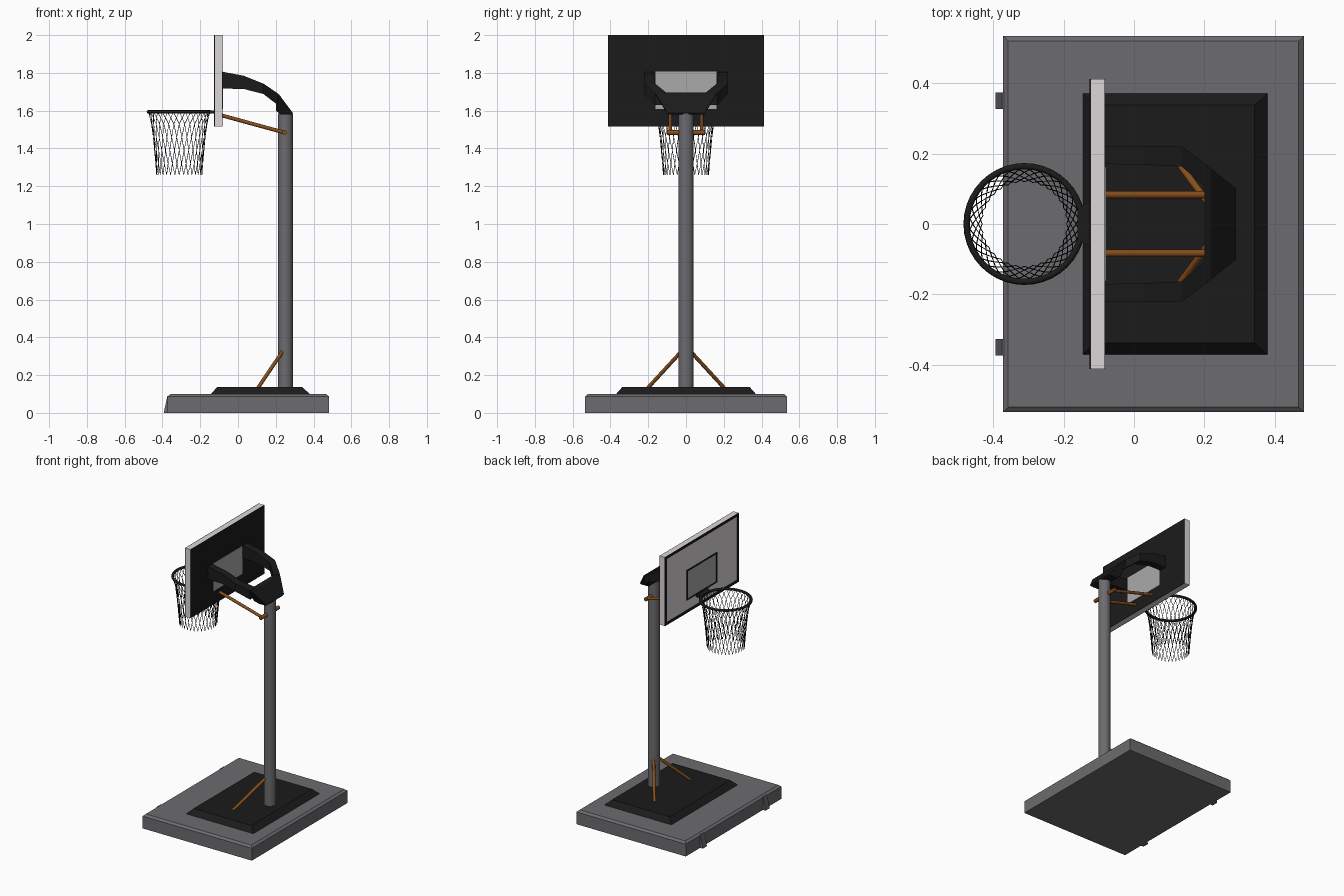
import bpy, bmesh, math
from mathutils import Vector

if "Cube" in bpy.data.objects:
    bpy.data.objects.remove(bpy.data.objects["Cube"])


def material(name, rgb):
    m = bpy.data.materials.new(name)
    m.diffuse_color = (*rgb, 1)
    m.use_nodes = True
    m.node_tree.nodes["Principled BSDF"].inputs["Base Color"].default_value = m.diffuse_color
    return m


GREY = material("dark_grey", (0.15, 0.145, 0.155))
BLACK = material("black", (0.011, 0.011, 0.011))
WHITE = material("board_white", (0.72, 0.68, 0.69))
PANEL = material("panel_grey", (0.4, 0.4, 0.4))
RUST = material("orange_brown", (0.25, 0.08, 0.012))


def loft(name, rings, mat, closed=False):
    """Skin equal-sized rings of points; cap the ends or close the loop."""
    bm = bmesh.new()
    vs = [[bm.verts.new(p) for p in r] for r in rings]
    n = len(vs[0])
    pairs = list(zip(vs, vs[1:])) + ([(vs[-1], vs[0])] if closed else [])
    for a, b in pairs:
        for i in range(n):
            j = (i + 1) % n
            bm.faces.new((a[i], a[j], b[j], b[i]))
    if not closed:
        bm.faces.new(vs[0])
        bm.faces.new(vs[-1])
    bmesh.ops.recalc_face_normals(bm, faces=bm.faces)
    me = bpy.data.meshes.new(name)
    bm.to_mesh(me)
    bm.free()
    me.materials.append(mat)
    ob = bpy.data.objects.new(name, me)
    bpy.context.collection.objects.link(ob)
    return ob


def rect_xy(x0, x1, y0, y1, z):
    return [(x0, y0, z), (x1, y0, z), (x1, y1, z), (x0, y1, z)]


def rect_yz(x, y0, y1, z0, z1):
    return [(x, y0, z0), (x, y1, z0), (x, y1, z1), (x, y0, z1)]


def box(name, x0, x1, y0, y1, z0, z1, mat):
    return loft(name, [rect_xy(x0, x1, y0, y1, z0), rect_xy(x0, x1, y0, y1, z1)], mat)


def frame(name, x0, x1, hy, z0, z1, w, mat):
    outer = [rect_yz(x, -hy, hy, z0, z1) for x in (x0, x1)]
    inner = [rect_yz(x, -hy + w, hy - w, z0 + w, z1 - w) for x in (x1, x0)]
    return loft(name, outer + inner, mat, closed=True)


def smooth(ob):
    bpy.ops.object.select_all(action='DESELECT')
    ob.select_set(True)
    bpy.context.view_layer.objects.active = ob
    bpy.ops.object.shade_smooth_by_angle(angle=math.radians(50))


def rod(name, a, b, r, mat, sides=12):
    a, b = Vector(a), Vector(b)
    bpy.ops.mesh.primitive_cylinder_add(vertices=sides, radius=r, depth=(b - a).length,
                                        location=(a + b) / 2)
    ob = bpy.context.object
    ob.rotation_euler = (b - a).to_track_quat('Z', 'Y').to_euler()
    ob.name = name
    ob.data.materials.append(mat)
    smooth(ob)
    return ob


# Base with chamfered top, raised plate, two ramped tabs
loft("base", [rect_xy(-0.372, 0.482, -0.534, 0.534, 0),
              rect_xy(-0.372, 0.482, -0.534, 0.534, 0.087),
              rect_xy(-0.357, 0.467, -0.519, 0.519, 0.1)], GREY)
loft("base_plate", [rect_xy(-0.145, 0.379, -0.37, 0.37, 0.1),
                    rect_xy(-0.11, 0.342, -0.338, 0.338, 0.136)], BLACK)
for s in (1, -1):
    loft("base_tab", [[(-0.365, y * s, 0), (-0.393, y * s, 0), (-0.374, y * s, 0.09),
                       (-0.365, y * s, 0.09)] for y in (0.327, 0.373)], GREY)

# Pole and its lower braces
rod("pole", (0.251, 0, 0.12), (0.251, 0, 1.585), 0.039, GREY, 24)
for s in (1, -1):
    rod("pole_brace", (0.104, 0.204 * s, 0.13), (0.238, 0.022 * s, 0.328), 0.01, RUST)

# Upper arm: two bent side beams meeting a tapered block over the pole
sections = [(-0.083, 0.17, 0.22, 1.717, 1.806), (0.03, 0.168, 0.22, 1.715, 1.785),
            (0.135, 0.163, 0.22, 1.688, 1.743), (0.21, 0.1, 0.165, 1.63, 1.692)]
for s in (1, -1):
    loft("arm_beam", [rect_yz(x, yi * s, yo * s, z0, z1)
                      for x, yi, yo, z0, z1 in sections], BLACK)
loft("arm_block", [[(0.2, -0.168, 1.697), (0.218, -0.158, 1.685),
                    (0.218, 0.158, 1.685), (0.2, 0.168, 1.697)],
                   [(0.2, -0.11, 1.6), (0.29, -0.1, 1.588),
                    (0.29, 0.1, 1.588), (0.2, 0.11, 1.6)],
                   [(0.225, -0.095, 1.58), (0.285, -0.095, 1.58),
                    (0.285, 0.095, 1.58), (0.225, 0.095, 1.58)]], BLACK)

# Upper support rods and cross bar
for s in (1, -1):
    rod("board_support", (-0.09, 0.083 * s, 1.576), (0.246, 0.083 * s, 1.484), 0.01, RUST)
rod("support_cross_bar", (0.246, -0.1, 1.484), (0.246, 0.1, 1.484), 0.013, RUST)

# Backboard, dark back, front border and target square
box("backboard", -0.122, -0.084, -0.412, 0.412, 1.515, 2.0, WHITE)
box("backboard_back", -0.084, -0.082, -0.412, 0.412, 1.515, 2.0, BLACK)
frame("backboard_border", -0.126, -0.121, 0.412, 1.515, 2.0, 0.018, BLACK)
frame("target_border", -0.126, -0.121, 0.17, 1.602, 1.815, 0.01, BLACK)
box("target_panel", -0.124, -0.08, -0.162, 0.162, 1.61, 1.807, PANEL)

# Rim and mounting bracket
CX = -0.311
bpy.ops.mesh.primitive_torus_add(major_segments=40, minor_segments=8, major_radius=0.164,
                                 minor_radius=0.009, location=(CX, 0, 1.594))
rim = bpy.context.object
rim.name = "rim"
rim.data.materials.append(BLACK)
smooth(rim)
loft("rim_bracket", [rect_yz(-0.16, -0.045, 0.045, 1.586, 1.602),
                     rect_yz(-0.12, -0.066, 0.066, 1.586, 1.602)], BLACK)

# Net: crossing zigzag strands, short diamonds on top and long ones below
levels = [(1.594, 0.163), (1.562, 0.155), (1.53, 0.147), (1.46, 0.138),
          (1.39, 0.131), (1.32, 0.125), (1.26, 0.12)]
cu = bpy.data.curves.new("net", 'CURVE')
cu.dimensions = '3D'
cu.bevel_depth = 0.0016
cu.bevel_resolution = 0
N = 32
for i in range(N):
    for d in (1, -1):
        sp = cu.splines.new('POLY')
        sp.points.add(len(levels) - 1)
        for k, (z, r) in enumerate(levels):
            turn = k if k < 3 else 2 + (k % 2)
            a = 2 * math.pi * (i + 0.5 * d * turn) / N
            sp.points[k].co = (CX + r * math.cos(a), r * math.sin(a), z, 1)
cu.materials.append(BLACK)
bpy.context.collection.objects.link(bpy.data.objects.new("net", cu))
